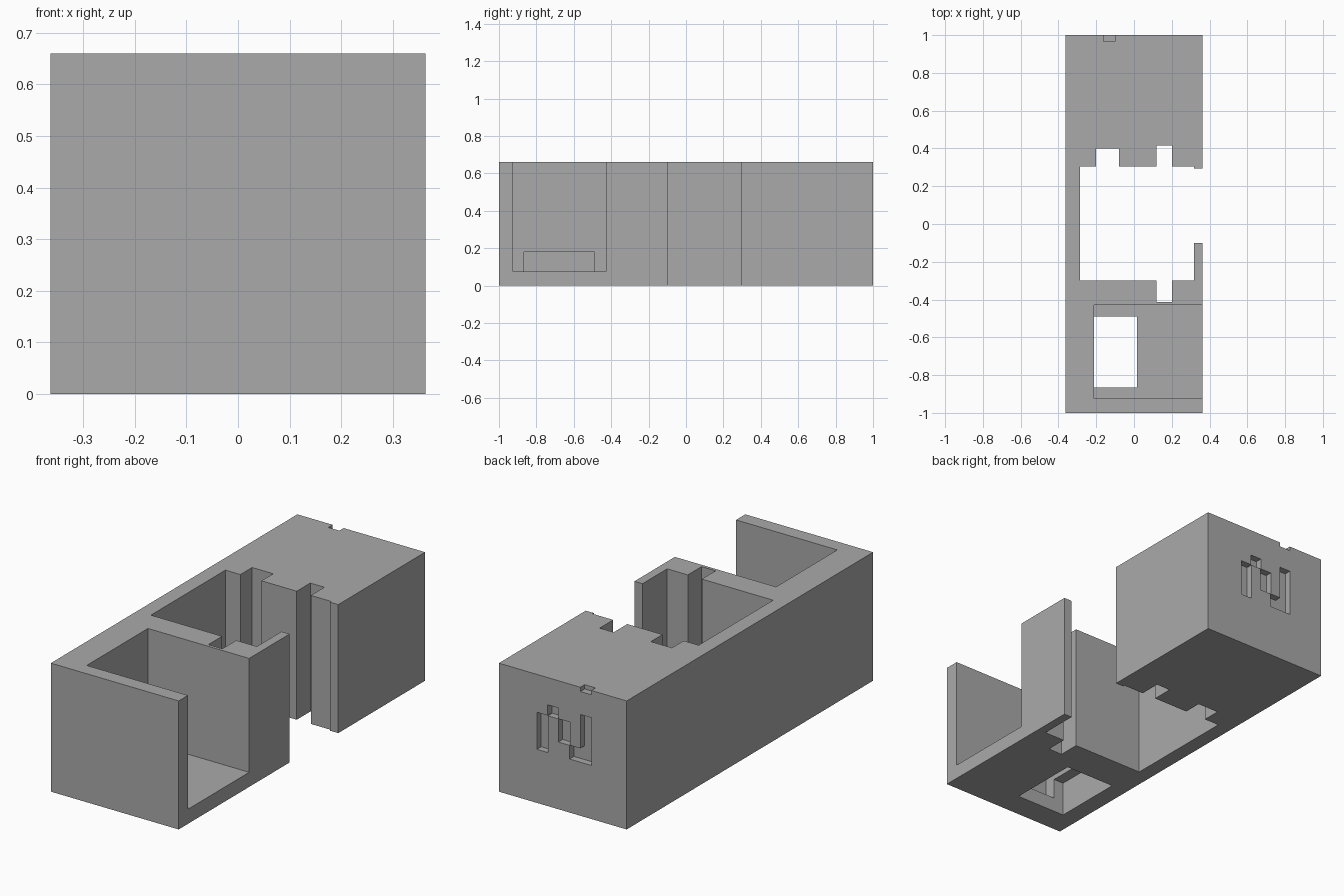
import bpy
import bmesh

cube = bpy.data.objects.get("Cube")
if cube:
    bpy.data.objects.remove(cube, do_unlink=True)

W, H = 0.363, 0.66    # half width, height
OUT = 0.1             # cutter overshoot past outer faces


def material(name, rgb):
    mat = bpy.data.materials.new(name)
    mat.use_nodes = True
    mat.diffuse_color = (*rgb, 1)
    mat.node_tree.nodes["Principled BSDF"].inputs["Base Color"].default_value = (*rgb, 1)
    return mat


def prism(name, outline, z0, z1):
    """Extrude a plan outline between two heights."""
    bm = bmesh.new()
    base = bm.faces.new([bm.verts.new((x, y, z0)) for x, y in outline])
    top = bmesh.ops.extrude_face_region(bm, geom=[base])["geom"]
    verts = [v for v in top if isinstance(v, bmesh.types.BMVert)]
    bmesh.ops.translate(bm, verts=verts, vec=(0, 0, z1 - z0))
    bmesh.ops.recalc_face_normals(bm, faces=bm.faces)
    mesh = bpy.data.meshes.new(name)
    bm.to_mesh(mesh)
    bm.free()
    obj = bpy.data.objects.new(name, mesh)
    bpy.context.collection.objects.link(obj)
    return obj


def box(name, x0, x1, y0, y1, z0, z1):
    return prism(name, [(x0, y0), (x1, y0), (x1, y1), (x0, y1)], z0, z1)


def carve(body, cutter):
    """Subtract the cutter from the body and discard it."""
    mod = body.modifiers.new("cut", 'BOOLEAN')
    mod.operation = 'DIFFERENCE'
    mod.solver = 'EXACT'
    mod.object = cutter
    bpy.context.view_layer.objects.active = body
    bpy.ops.object.modifier_apply(modifier=mod.name)
    bpy.data.objects.remove(cutter, do_unlink=True)


# Solid housing block
housing = box("housing", -W, W, -1, 1, 0, H)
housing.data.materials.append(material("matte grey", (0.4, 0.4, 0.4)))

# Full-height middle bay with side slots and a doorway through the +x wall
bay = [(-0.285, -0.3), (0.12, -0.3), (0.12, -0.412), (0.2, -0.412),
       (0.2, -0.3), (0.317, -0.3), (0.317, -0.1), (W + OUT, -0.1),
       (W + OUT, 0.295), (0.317, 0.295), (0.317, 0.305), (0.2, 0.305),
       (0.2, 0.415), (0.12, 0.415), (0.12, 0.305), (-0.08, 0.305),
       (-0.08, 0.4), (-0.2, 0.4), (-0.2, 0.305), (-0.285, 0.305)]
carve(housing, prism("bay_cutter", bay, -OUT, H + OUT))

# Front pocket, open at the top and the +x side
carve(housing, box("pocket_cutter", -0.212, W + OUT, -0.925, -0.428, 0.075, H + OUT))

# Floor window that also undercuts the pocket's end wall
carve(housing, box("floor_cutter", -0.27, 0.015, -0.865, -0.49, -OUT, 0.18))

# Stepped square-wave groove in the back face: x0, x1, z0, z1
groove = [(0.085, 0.147, 0.275, 0.465), (0.024, 0.086, 0.464, 0.52),
          (-0.04, 0.025, 0.345, 0.465), (-0.101, -0.039, 0.275, 0.346),
          (-0.162, -0.1, 0.275, 0.52), (-0.162, -0.1, 0.638, H + OUT)]
for x0, x1, z0, z1 in groove:
    carve(housing, box("groove_cutter", x0, x1, 0.965, 1 + OUT, z0, z1))
